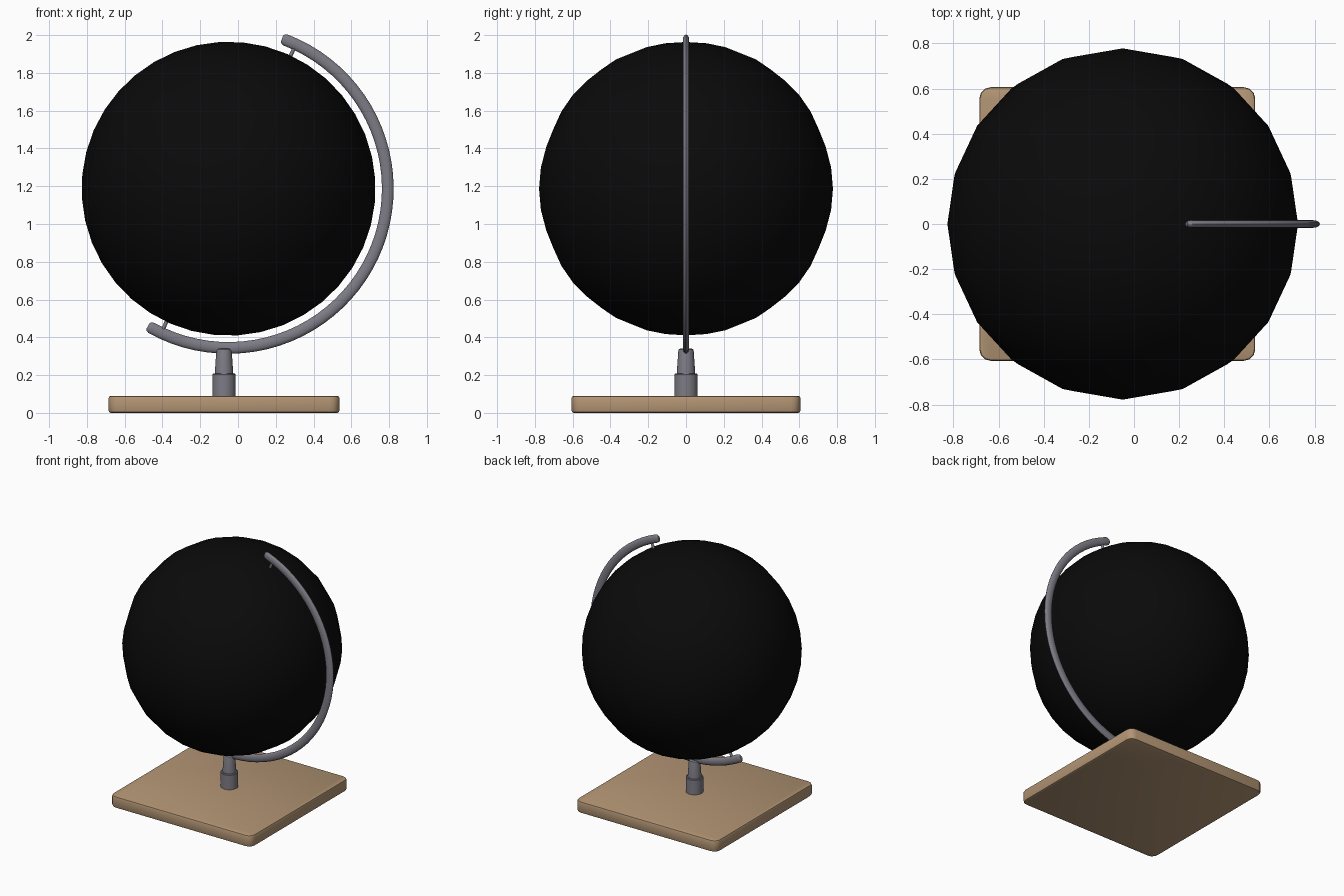
import bpy, bmesh, math
from mathutils import Matrix

cube = bpy.data.objects.get("Cube")
if cube:
    bpy.data.objects.remove(cube, do_unlink=True)


def material(name, rgb):
    m = bpy.data.materials.new(name)
    m.use_nodes = True
    m.diffuse_color = (*rgb, 1)
    m.node_tree.nodes["Principled BSDF"].inputs["Base Color"].default_value = (*rgb, 1)
    return m


WOOD = material("light wood", (0.45, 0.30, 0.175))
METAL = material("grey metal", (0.205, 0.20, 0.235))
BLACK = material("black globe", (0.003, 0.003, 0.003))

CX, CZ, R = -0.05, 1.187, 0.778      # globe centre and radius
POST_X = -0.074                      # centre of post and base


def finish(name, bm, mat, angle=40):
    bmesh.ops.recalc_face_normals(bm, faces=bm.faces)
    me = bpy.data.meshes.new(name)
    bm.to_mesh(me)
    bm.free()
    me.materials.append(mat)
    ob = bpy.data.objects.new(name, me)
    bpy.context.collection.objects.link(ob)
    bpy.ops.object.select_all(action="DESELECT")
    ob.select_set(True)
    bpy.context.view_layer.objects.active = ob
    bpy.ops.object.shade_smooth_by_angle(angle=math.radians(angle))
    return ob


def loft(bm, rings):
    """Skin a list of equal vertex rings and cap both ends."""
    loops = [[bm.verts.new(p) for p in ring] for ring in rings]
    n = len(loops[0])
    for a, b in zip(loops, loops[1:]):
        for i in range(n):
            j = (i + 1) % n
            bm.faces.new((a[i], a[j], b[j], b[i]))
    bm.faces.new(loops[0])
    bm.faces.new(loops[-1])


# Globe, tilted on its axis
bm = bmesh.new()
bmesh.ops.create_uvsphere(bm, u_segments=20, v_segments=20, radius=R)
bm.transform(Matrix.Translation((CX, 0, CZ)) @ Matrix.Rotation(math.radians(23.5), 4, "Y"))
finish("globe", bm, BLACK)

# Curved arm: flattened round section swept along an arc, ends tapered
ARM_R, HALF_W, HALF_T = 0.843, 0.031, 0.017
START, END, STEPS = -120.4, 70.4, 44
stops = [(START, 0.6), (START + 0.5, 0.85)]
stops += [(START + 1.4 + (END - START - 2.8) * i / STEPS, 1) for i in range(STEPS + 1)]
stops += [(END - 0.5, 0.85), (END, 0.6)]
rings = []
for deg, s in stops:
    a = math.radians(deg)
    ring = []
    for k in range(12):
        t = math.tau * k / 12
        r = ARM_R + HALF_W * s * math.cos(t)
        ring.append((CX + r * math.cos(a), HALF_T * s * math.sin(t), CZ + r * math.sin(a)))
    rings.append(ring)
bm = bmesh.new()
loft(bm, rings)
finish("curved_arm", bm, METAL)

# Axis pins joining the arm to the globe
for name, turn in (("top_pin", 25), ("bottom_pin", 205)):
    bm = bmesh.new()
    bmesh.ops.create_cone(bm, cap_ends=True, segments=12, radius1=0.01, radius2=0.01, depth=0.09)
    bm.transform(Matrix.Translation((CX, 0, CZ))
                 @ Matrix.Rotation(math.radians(turn), 4, "Y")
                 @ Matrix.Translation((0, 0, 0.79)))
    finish(name, bm, METAL)

# Stepped post
profile = [(0.062, 0.08), (0.062, 0.203), (0.058, 0.208), (0.049, 0.208),
           (0.041, 0.325), (0.038, 0.336), (0.032, 0.340)]
bm = bmesh.new()
loft(bm, [[(POST_X + r * math.cos(math.tau * k / 24), r * math.sin(math.tau * k / 24), z)
           for k in range(24)] for r, z in profile])
finish("post", bm, METAL, 30)

# Square base with rounded corners and softened rims
bm = bmesh.new()
bmesh.ops.create_cube(bm, size=1)
bm.transform(Matrix.Translation((POST_X, 0, 0.045)) @ Matrix.Diagonal((1.222, 1.212, 0.09, 1)))
upright = [e for e in bm.edges if abs(e.verts[0].co.z - e.verts[1].co.z) > 0.05]
bmesh.ops.bevel(bm, geom=upright, offset=0.05, segments=3, profile=0.5, affect="EDGES")
rims = [e for e in bm.edges if abs(e.verts[0].co.z - e.verts[1].co.z) < 0.01]
bmesh.ops.bevel(bm, geom=rims, offset=0.012, segments=2, profile=0.5, affect="EDGES")
finish("base", bm, WOOD, 30)
